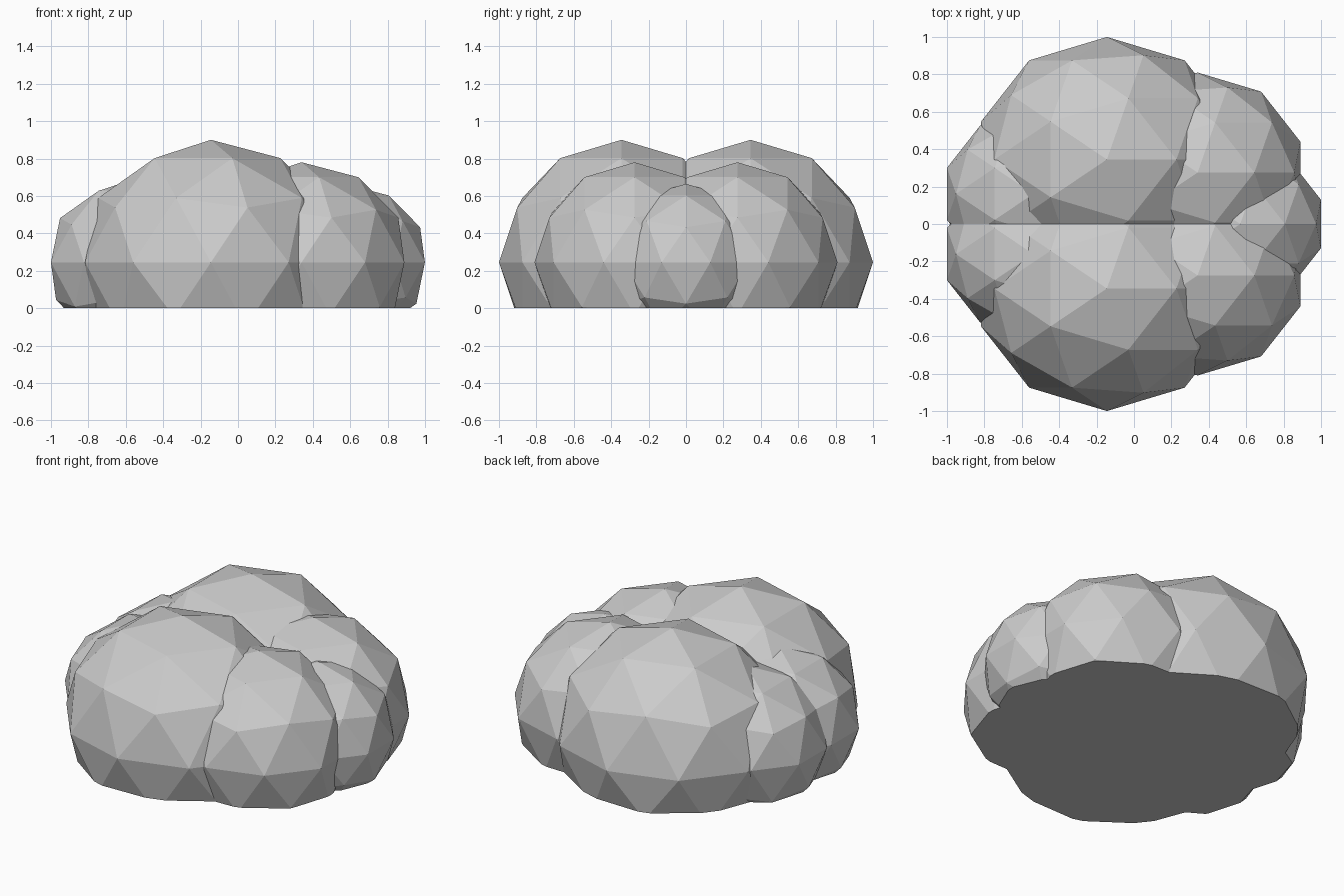
import bpy, bmesh
from mathutils import Matrix, Vector

if "Cube" in bpy.data.objects:
    bpy.data.objects.remove(bpy.data.objects["Cube"])

grey = bpy.data.materials.new("stone grey")
grey.diffuse_color = (0.6, 0.6, 0.6, 1)
grey.use_nodes = True
grey.node_tree.nodes["Principled BSDF"].inputs["Base Color"].default_value = grey.diffuse_color

CENTRE_Z = 0.245
STRETCH = 1.08  # every lobe is slightly longer along x


def lobe(name, x, y, r):
    """Low-poly ball stretched along x, cut flat at the ground and capped."""
    bm = bmesh.new()
    m = Matrix.Translation((x, y, CENTRE_Z)) @ Matrix.Diagonal((r * STRETCH, r, r, 1))
    bmesh.ops.create_icosphere(bm, subdivisions=2, radius=1, matrix=m)
    cut = bmesh.ops.bisect_plane(bm, geom=bm.verts[:] + bm.edges[:] + bm.faces[:],
                                 plane_co=Vector((0, 0, 0)), plane_no=Vector((0, 0, 1)),
                                 clear_inner=True)
    rim = [e for e in cut["geom_cut"] if isinstance(e, bmesh.types.BMEdge)]
    bmesh.ops.contextual_create(bm, geom=rim)
    bmesh.ops.recalc_face_normals(bm, faces=bm.faces[:])
    me = bpy.data.meshes.new(name)
    bm.to_mesh(me)
    bm.free()
    me.materials.append(grey)
    bpy.context.collection.objects.link(bpy.data.objects.new(name, me))


# Paired lobes on both sides
for side, s in (("front", -1), ("back", 1)):
    lobe("main_lobe_" + side, -0.145, 0.345 * s, 0.655)
    lobe("right_lobe_" + side, 0.34, 0.275 * s, 0.535)
    lobe("left_lobe_" + side, -0.538, 0.161 * s, 0.45)

# Single lobe at the right end
lobe("end_lobe", 0.568, 0, 0.42)
